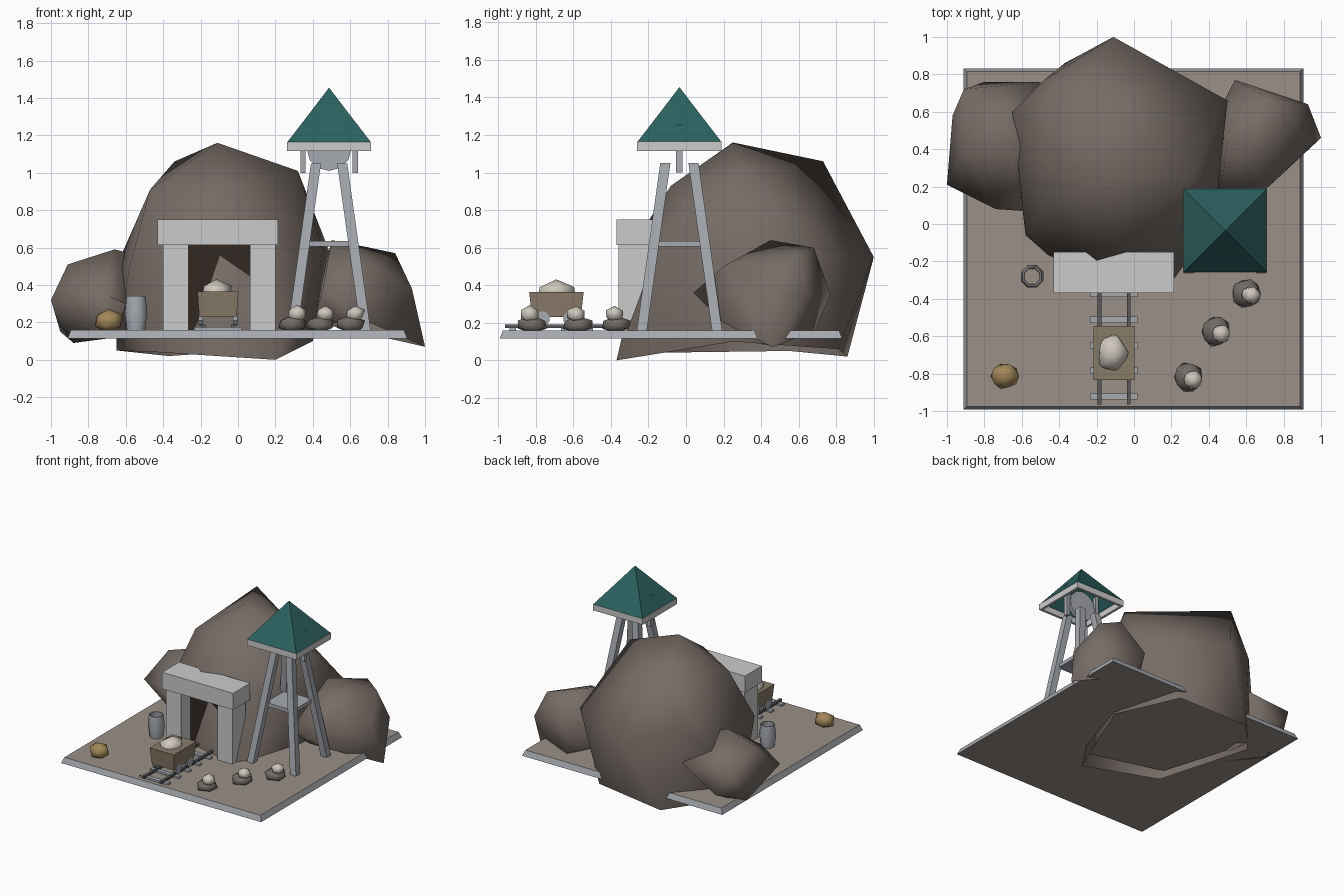
import bpy, bmesh, math, random
from mathutils import Vector, Matrix

if "Cube" in bpy.data.objects:
    bpy.data.objects.remove(bpy.data.objects["Cube"])


def mat(name, rgb):
    m = bpy.data.materials.new(name)
    m.diffuse_color = (*rgb, 1)
    m.use_nodes = True
    m.node_tree.nodes["Principled BSDF"].inputs["Base Color"].default_value = m.diffuse_color
    return m


ROCK = mat("rock_brown", (0.18, 0.15, 0.13))
STONE = mat("pile_stone_grey", (0.17, 0.15, 0.135))
EARTH = mat("earth", (0.32, 0.28, 0.245))
TEAL = mat("teal_roof", (0.024, 0.12, 0.115))
WOOD = mat("cart_brown", (0.25, 0.20, 0.14))
GOLD = mat("gold_ore", (0.36, 0.24, 0.10))
PALE = mat("pale_ore", (0.62, 0.58, 0.51))
STEEL = mat("steel", (0.38, 0.40, 0.43))
IRON = mat("iron", (0.10, 0.10, 0.11))
SHADOW = mat("tunnel_dark", (0.03, 0.02, 0.015))


def finish(name, bm, material=None, smooth=None):
    me = bpy.data.meshes.new(name)
    bm.to_mesh(me)
    bm.free()
    ob = bpy.data.objects.new(name, me)
    bpy.context.collection.objects.link(ob)
    if material:
        me.materials.append(material)
    if smooth:
        bpy.ops.object.select_all(action='DESELECT')
        ob.select_set(True)
        bpy.context.view_layer.objects.active = ob
        bpy.ops.object.shade_smooth_by_angle(angle=math.radians(smooth))
    return ob


def hull(name, pts, material=None, smooth=None, open_base=False):
    bm = bmesh.new()
    for p in pts:
        bm.verts.new(p)
    r = bmesh.ops.convex_hull(bm, input=bm.verts)
    junk = {v for v in r["geom_interior"] + r["geom_unused"] if isinstance(v, bmesh.types.BMVert)}
    bmesh.ops.delete(bm, geom=list(junk), context='VERTS')
    bmesh.ops.recalc_face_normals(bm, faces=bm.faces)
    if open_base:
        under = [f for f in bm.faces if f.normal.z < -0.85]
        bmesh.ops.delete(bm, geom=under, context='FACES')
    if not smooth:
        bmesh.ops.dissolve_limit(bm, angle_limit=0.01, verts=bm.verts, edges=bm.edges)
    return finish(name, bm, material, smooth)


def rect(cx, cy, z, hx, hy):
    return [(cx + a * hx, cy + b * hy, z) for a in (-1, 1) for b in (-1, 1)]


def box(name, x0, x1, y0, y1, z0, z1, material=None):
    c, h = ((x0 + x1) / 2, (y0 + y1) / 2), ((x1 - x0) / 2, (y1 - y0) / 2)
    return hull(name, rect(*c, z0, *h) + rect(*c, z1, *h), material)


def lathe(name, profile, n, centre, material=None, closed=True, spin=0.0, axis=None, smooth=None):
    bm = bmesh.new()
    rings = [[bm.verts.new((r * math.cos(spin + math.tau * i / n),
                            r * math.sin(spin + math.tau * i / n), z)) for i in range(n)]
             for r, z in profile]
    for k in range(len(rings) if closed else len(rings) - 1):
        a, b = rings[k], rings[(k + 1) % len(rings)]
        for i in range(n):
            j = (i + 1) % n
            bm.faces.new((a[i], a[j], b[j], b[i]))
    bmesh.ops.remove_doubles(bm, verts=bm.verts, dist=1e-4)
    if axis:
        bm.transform(Matrix.Rotation(math.pi / 2, 4, axis))
    bm.transform(Matrix.Translation(centre))
    bmesh.ops.recalc_face_normals(bm, faces=bm.faces)
    return finish(name, bm, material, smooth)


def pebble(name, centre, size, material, seed):
    rnd = random.Random(seed)
    bm = bmesh.new()
    bmesh.ops.create_icosphere(bm, subdivisions=1, radius=1)
    for v in bm.verts:
        v.co = Vector(centre) + Vector(c * s for c, s in zip(v.co * rnd.uniform(0.92, 1.12), size))
    return finish(name, bm, material, 75)


# ground slab with chamfered rim, earth on top and underneath
ground = hull("ground", rect(-0.003, -0.08, 0.115, 0.908, 0.912) + rect(-0.003, -0.08, 0.16, 0.89, 0.895), STEEL)
ground.data.materials.append(EARTH)
for f in ground.data.polygons:
    f.material_index = int(abs(f.normal.z) > 0.9)

# main hill
hull("main_hill", [
    (-0.11, 0.25, 1.16), (0.32, 0.27, 1.01), (-0.34, 0.73, 1.06), (-0.1, -0.08, 0.93),
    (-0.47, 0.12, 0.91), (-0.11, 1.0, 0.55), (0.5, 0.66, 0.55), (0.45, 0.2, 0.6),
    (-0.65, 0.6, 0.5), (-0.48, 0.77, 0.68), (-0.58, -0.06, 0.5), (-0.2, -0.195, 0.75), (0.2, -0.13, 0.65),
    (0.2, -0.37, 0.0), (-0.65, 0.55, 0.05), (-0.42, -0.2, 0.04), (0.4, 0.25, 0.1), (0.22, 0.81, 0.06),
    (-0.37, 0.86, 0.02)], ROCK, 60, open_base=True)

# side boulders
hull("left_boulder", [
    (-1.0, 0.21, 0.32), (-0.97, 0.58, 0.36), (-0.91, 0.72, 0.4), (-0.8, 0.76, 0.22), (-0.5, 0.76, 0.4),
    (-0.6, 0.07, 0.3), (-0.74, 0.08, 0.36), (-0.91, 0.4, 0.51), (-0.66, 0.4, 0.59), (-0.5, 0.45, 0.55),
    (-0.95, 0.56, 0.15), (-0.88, 0.5, 0.09), (-0.6, 0.45, 0.08), (-0.65, 0.15, 0.12)], ROCK, 75, open_base=True)
hull("right_boulder", [
    (0.5, 0.45, 0.64), (0.84, 0.6, 0.57), (0.7, 0.68, 0.6), (0.93, 0.64, 0.36), (0.54, 0.77, 0.35),
    (1.0, 0.46, 0.07), (0.93, 0.4, 0.38), (0.72, 0.2, 0.5), (0.45, 0.04, 0.36), (0.7, 0.2, 0.2),
    (0.6, 0.69, 0.16), (0.5, 0.2, 0.2), (0.4, 0.5, 0.2)], ROCK, 75, open_base=True)

# tunnel portal with dark mouth behind it
for side, x in (("left", -0.40), ("right", 0.065)):
    box(side + "_portal_post", x, x + 0.135, -0.36, -0.19, 0.16, 0.62)
box("portal_lintel", -0.43, 0.215, -0.37, -0.15, 0.615, 0.75)
box("tunnel_mouth", -0.27, 0.07, -0.24, -0.19, 0.155, 0.62, SHADOW)

# headframe tower: legs, platform, posts, wheel, roof
TX, TY = 0.487, -0.035
for sx in (-1, 1):
    for sy in (-1, 1):
        hull("tower_leg", rect(TX + sx * 0.195, TY + sy * 0.2, 0.16, 0.027, 0.027)
             + rect(TX + sx * 0.07, TY + sy * 0.075, 1.05, 0.027, 0.027), STEEL)
    box("wheel_post", TX + sx * 0.14 - 0.014, TX + sx * 0.14 + 0.014, TY - 0.017, TY + 0.017, 1.0, 1.257, STEEL)
box("tower_platform", TX - 0.125, TX + 0.125, TY - 0.125, TY + 0.125, 0.605, 0.635, STEEL)
lathe("winding_wheel", [(0, -0.015), (0.12, -0.015), (0.12, 0.015), (0, 0.015)], 12,
      (TX, TY, 1.13), STEEL, closed=False, axis='X')
Q = math.sqrt(2)
lathe("roof_eave", [(0.225 * Q, 1.115), (0.225 * Q, 1.165), (0.205 * Q, 1.165), (0.205 * Q, 1.115)], 4,
      (TX, TY, 0), spin=math.pi / 4)
lathe("tower_roof", [(0.224 * Q, 1.163), (0.103 * Q, 1.32), (0, 1.455)], 4,
      (TX, TY, 0), TEAL, closed=False, spin=math.pi / 4)

# rail track
for i in range(5):
    y = -0.922 + i * 0.137
    box("sleeper", -0.235, 0.02, y - 0.017, y + 0.017, 0.158, 0.176, STEEL)
for x in (-0.185, -0.028):
    box("rail", x - 0.01, x + 0.01, -0.965, -0.2, 0.172, 0.19, IRON)

# mine cart with wheels and ore heap
hull("cart_body", rect(-0.107, -0.69, 0.23, 0.1, 0.13) + rect(-0.107, -0.69, 0.365, 0.11, 0.145), WOOD)
for x in (-0.2, -0.014):
    for y in (-0.765, -0.615):
        lathe("cart_wheel", [(0, -0.012), (0.04, -0.012), (0.04, 0.012), (0, 0.012)], 10,
              (x, y, 0.222), STEEL, closed=False, axis='Y')
pebble("cart_ore", (-0.115, -0.69, 0.36), (0.085, 0.115, 0.07), PALE, 3)

# ore piles, gold lump and open barrel
for i, (x, y) in enumerate(((0.29, -0.82), (0.44, -0.575), (0.60, -0.37))):
    pebble("pile_stone", (x, y, 0.19), (0.085, 0.085, 0.045), STONE, 10 + i)
    pebble("pile_ore", (x + 0.027, y - 0.01, 0.245), (0.053, 0.053, 0.045), PALE, 20 + i)
pebble("gold_lump", (-0.69, -0.815, 0.21), (0.077, 0.073, 0.065), GOLD, 5)
lathe("barrel", [(0.052, 0.16), (0.065, 0.25), (0.055, 0.34), (0.047, 0.34), (0.055, 0.25), (0.044, 0.16)], 8,
      (-0.545, -0.28, 0), STEEL, spin=math.pi / 8, smooth=50)
